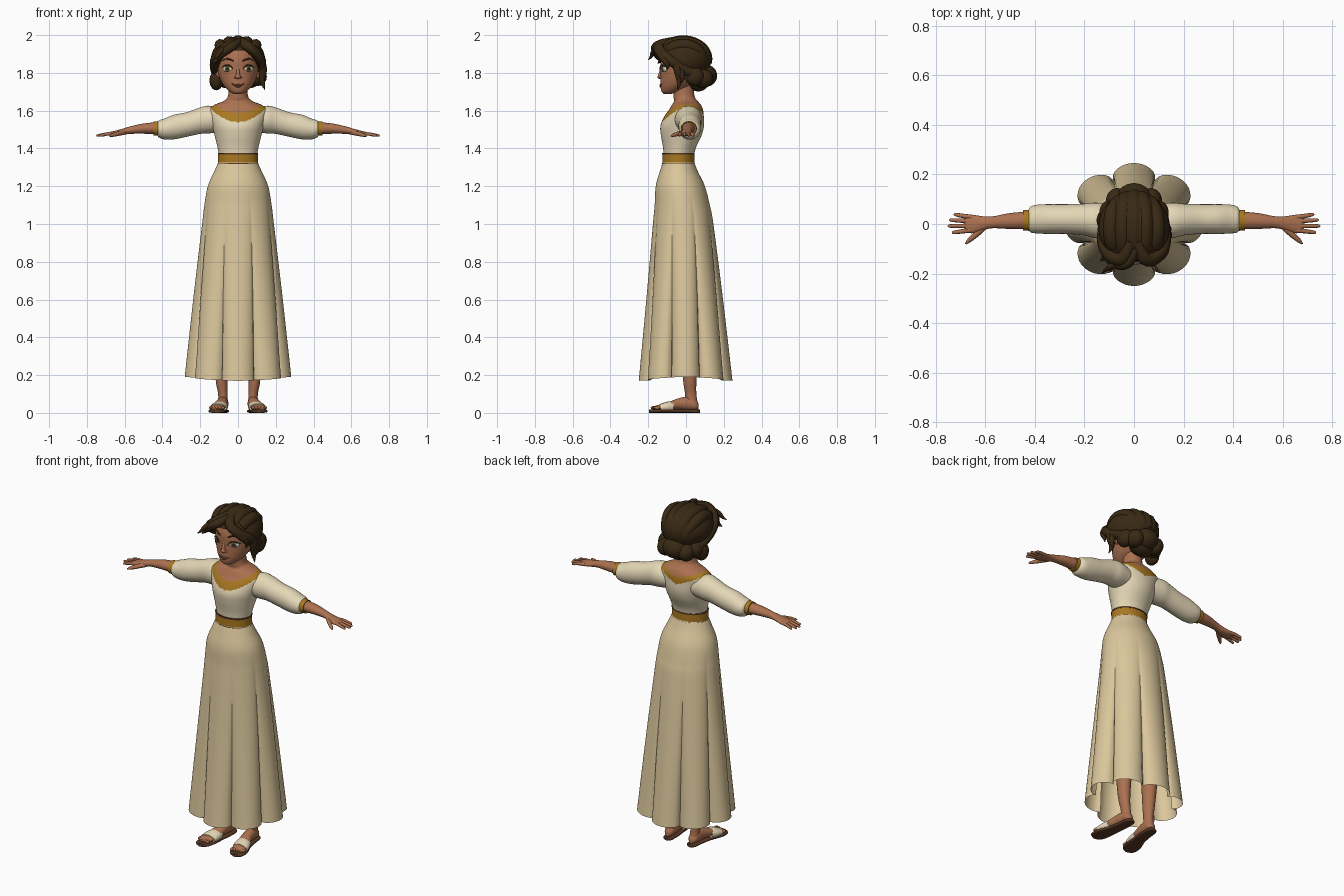
import bpy, bmesh, math
from mathutils import Matrix, Vector
from mathutils.bvhtree import BVHTree

cube = bpy.data.objects.get("Cube")
if cube:
    bpy.data.objects.remove(cube)


def material(name, r, g, b):
    m = bpy.data.materials.new(name)
    m.use_nodes = True
    m.diffuse_color = (r, g, b, 1)
    bsdf = m.node_tree.nodes["Principled BSDF"]
    bsdf.inputs["Base Color"].default_value = (r, g, b, 1)
    bsdf.inputs["Roughness"].default_value = 0.8
    return m


SKIRT = material("skirt_cream", .71, .57, .33)
BODICE = material("bodice_cream", .78, .68, .47)
GOLD = material("gold_trim", .4, .19, .015)
SKIN = material("skin", .41, .165, .08)
HAIR = material("dark_hair", .04, .022, .007)
SOLE = material("sole_brown", .1, .04, .018)
LIPS = material("lips", .29, .085, .05)
WHITE = material("eye_white", .72, .68, .6)
IRIS = material("iris_green", .12, .12, .035)


def finish(obj, mats, mirror=False, angle=50):
    """Assign materials, smooth the shading and mirror across x."""
    if not obj.data.materials:
        for m in mats:
            obj.data.materials.append(m)
    bpy.ops.object.select_all(action='DESELECT')
    obj.select_set(True)
    bpy.context.view_layer.objects.active = obj
    bpy.ops.object.shade_smooth_by_angle(angle=math.radians(angle))
    if mirror:
        mod = obj.modifiers.new("mirror", 'MIRROR')
        mod.use_mirror_merge = False
    return obj


def mesh_object(name, bm):
    bmesh.ops.recalc_face_normals(bm, faces=bm.faces)
    me = bpy.data.meshes.new(name)
    bm.to_mesh(me)
    bm.free()
    obj = bpy.data.objects.new(name, me)
    bpy.context.collection.objects.link(obj)
    return obj


def spline(rows, steps):
    """Catmull-Rom samples through rows of equal length."""
    rows = [Vector(r) for r in rows]
    out = []
    for i in range(len(rows) - 1):
        a, b, c, d = (rows[min(max(i + k, 0), len(rows) - 1)] for k in (-1, 0, 1, 2))
        for s in range(steps):
            t = s / steps
            out.append(b + (c - a) * t / 2 + (a * 2 - b * 5 + c * 4 - d) * t * t / 2
                       + (b * 3 - a - c * 3 + d) * t ** 3 / 2)
    return out + [rows[-1]]


def loft(name, axis, rows, mats, seg=32, steps=5, power=1.0, mirror=False,
         caps=True, rule=None, shape=None):
    """Skin oval rings; each row is position, centre a, centre b, radius a, radius b."""
    bm = bmesh.new()
    rings = []
    for t, ca, cb, ra, rb in spline(rows, steps):
        ring = []
        for i in range(seg):
            th = math.tau * i / seg
            k, lift = shape(th, t) if shape else (1, 0)
            co, si = math.cos(th), math.sin(th)
            a = ca + ra * k * math.copysign(abs(co) ** power, co)
            b = cb + rb * k * math.copysign(abs(si) ** power, si)
            p = {"x": (t, a, b), "y": (a, t, b), "z": (a, b, t + lift)}[axis]
            ring.append(bm.verts.new(p))
        rings.append(ring)
    for r, q in zip(rings, rings[1:]):
        for i in range(seg):
            j = (i + 1) % seg
            bm.faces.new((r[i], r[j], q[j], q[i]))
    if caps:
        bm.faces.new(rings[0])
        bm.faces.new(rings[-1])
    if rule:
        for f in bm.faces:
            f.material_index = rule(f.calc_center_median())
    return finish(mesh_object(name, bm), mats, mirror)


def blob(name, loc, size, mat, mirror=False, turn=0):
    bm = bmesh.new()
    bmesh.ops.create_uvsphere(bm, u_segments=28, v_segments=18, radius=1)
    bm.transform(Matrix.Translation(loc) @ Matrix.Rotation(turn, 4, 'Z')
                 @ Matrix.Diagonal((*size, 1)))
    return finish(mesh_object(name, bm), [mat], mirror)


def strand(name, pts, mat, mirror=False):
    """Tapered round tube through points x, y, z, radius."""
    cu = bpy.data.curves.new(name, 'CURVE')
    cu.dimensions = '3D'
    cu.bevel_depth = 1
    cu.bevel_resolution = 3
    cu.use_fill_caps = True
    samples = spline(pts, 6)
    sp = cu.splines.new('POLY')
    sp.points.add(len(samples) - 1)
    for p, (x, y, z, r) in zip(sp.points, samples):
        p.co = (x, y, z, 1)
        p.radius = max(r, .0005)
    obj = bpy.data.objects.new(name, cu)
    bpy.context.collection.objects.link(obj)
    bpy.ops.object.select_all(action='DESELECT')
    obj.select_set(True)
    bpy.context.view_layer.objects.active = obj
    bpy.ops.object.convert(target='MESH')
    return finish(bpy.context.object, [mat], mirror)


# Skirt with eight deepening pleats and a gently waved hem
def pleats(th, z):
    depth = min(max((1.18 - z) / .95, 0), 1)
    k = 1 - .21 * depth * (1 - abs(math.cos(4 * th)) ** .55)
    return k, .02 * depth ** 4 * math.cos(th) ** 2


loft("skirt", "z", [(1.34, 0, -.04, .098, .079), (1.28, 0, -.038, .125, .1),
     (1.2, 0, -.03, .16, .13), (1.1, 0, -.02, .178, .146), (1, 0, -.015, .19, .16),
     (.6, 0, -.007, .237, .203), (.17, 0, -.002, .282, .248)],
     [SKIRT], seg=160, steps=8, caps=False, shape=pleats)


# Torso: bodice, scooped gold collar and bare neck
def neckline(c):
    s = abs(c.x)
    if c.y < 0:
        outer, inner = 1.54 + .09 * (s / .165) ** 2, 1.587 + .05 * (s / .13) ** 2
    else:
        outer, inner = 1.56 + .07 * s / .165, 1.6 + .037 * s / .13
    return 2 if c.z > inner else 1 if c.z > outer else 0


loft("torso", "z", [(1.33, 0, -.04, .095, .078), (1.4, 0, -.035, .107, .086),
     (1.47, 0, -.025, .124, .108), (1.52, 0, -.02, .137, .115), (1.57, 0, -.01, .152, .104),
     (1.605, 0, 0, .158, .09), (1.632, 0, .002, .122, .076), (1.65, 0, 0, .078, .063),
     (1.675, 0, -.01, .054, .056), (1.74, 0, -.015, .048, .053)],
     [BODICE, GOLD, SKIN], seg=128, steps=9, rule=neckline)

# Belt with darker edging
for part, lo, hi, out, mat in (("belt", 1.318, 1.372, 0, GOLD), ("belt_lower_edge", 1.314, 1.322, .002, SOLE),
                               ("belt_upper_edge", 1.368, 1.376, .002, SOLE)):
    loft(part, "z", [(z, 0, -.04, .105 + out, .084 + out) for z in (lo, hi)], [mat], seg=64, steps=1)

# Sleeves, cuffs, arms and hands
loft("sleeves", "x", [(.08, .01, 1.55, .065, .06), (.15, .014, 1.553, .072, .073),
     (.2, .018, 1.547, .064, .07), (.27, .02, 1.527, .06, .065), (.34, .02, 1.513, .06, .065),
     (.39, .02, 1.503, .058, .055), (.417, .018, 1.503, .052, .046), (.428, .016, 1.505, .036, .034)],
     [BODICE], mirror=True)
loft("cuffs", "x", [(.415, .015, 1.506, .043, .039), (.448, .015, 1.505, .041, .037)],
     [GOLD], steps=1, mirror=True)
loft("arms", "x", [(.42, .015, 1.507, .036, .033), (.5, .012, 1.505, .032, .027),
     (.57, .007, 1.497, .024, .02), (.61, .003, 1.488, .028, .017), (.65, 0, 1.48, .037, .014),
     (.675, 0, 1.477, .034, .011), (.685, 0, 1.476, .025, .006)], [SKIN], mirror=True)
for finger, y, tip_x, tip_y in (("little_fingers", .027, .728, .038), ("ring_fingers", .01, .745, .016),
                                ("middle_fingers", -.008, .75, -.008), ("index_fingers", -.024, .735, -.034)):
    strand(finger, [(.65, y, 1.48, .01), (.69, (y + tip_y) / 2, 1.477, .009),
                    (tip_x - .008, tip_y, 1.469, .007), (tip_x, tip_y, 1.467, .002)], SKIN, True)
strand("thumbs", [(.6, -.008, 1.485, .012), (.635, -.04, 1.478, .012),
                  (.665, -.066, 1.47, .009), (.68, -.08, 1.465, .003)], SKIN, True)

# Legs, feet and sandals
loft("legs", "z", [(.04, .08, .03, .027, .034), (.1, .08, .025, .025, .03), (.18, .087, .02, .032, .036),
     (.4, .09, .02, .045, .05), (.85, .085, 0, .06, .065)], [SKIN], mirror=True)
loft("feet", "y", [(.067, .078, .035, .012, .015), (.05, .079, .042, .026, .027), (.01, .081, .05, .03, .036),
     (-.04, .087, .047, .032, .03), (-.1, .1, .035, .039, .02), (-.155, .108, .028, .038, .012),
     (-.17, .11, .024, .03, .008)], [SKIN], mirror=True)
for i in range(5):
    blob("toe", (.08 + .016 * i, -.172 + .005 * i, .027), (.009, .015, .009), SKIN, True)
loft("sandal_soles", "y", [(.075, .077, .009, .012, .009), (.06, .078, .009, .028, .009), (0, .081, .009, .033, .009),
     (-.06, .09, .009, .036, .009), (-.13, .106, .009, .047, .009), (-.18, .112, .009, .04, .009),
     (-.197, .113, .009, .014, .009)], [SOLE], power=.6, mirror=True)
loft("sandal_straps", "y", [(-.065, .093, .032, .039, .031), (-.1, .1, .03, .046, .029),
     (-.135, .106, .026, .046, .022)], [BODICE], mirror=True)

# Head
head = loft("head", "z", [(1.688, 0, -.098, .018, .018), (1.7, 0, -.083, .044, .046),
            (1.73, 0, -.055, .074, .08), (1.77, 0, -.033, .096, .102), (1.82, 0, -.02, .108, .115),
            (1.87, 0, -.015, .108, .12), (1.92, 0, -.01, .095, .11), (1.96, 0, -.005, .065, .075),
            (1.98, 0, 0, .02, .02)], [SKIN], seg=64, steps=6)
face = BVHTree.FromPolygons([v.co for v in head.data.vertices], [p.vertices[:] for p in head.data.polygons])


def painted(name, pts, mat, mirror=False, lift=.001):
    """Tapered stroke laid on the face through points x, z, radius."""
    laid = []
    for x, z, r in pts:
        y = face.ray_cast(Vector((x, -1, z)), Vector((0, 1, 0)))[0].y
        laid.append((x, y - lift, z, r))
    strand(name, laid, mat, mirror)


# Facial features
blob("nose", (0, -.135, 1.779), (.015, .017, .011), SKIN)
blob("nostrils", (.012, -.132, 1.776), (.009, .01, .007), SKIN, True)
strand("nose_bridge", [(0, -.124, 1.84, .009), (0, -.132, 1.81, .009), (0, -.138, 1.784, .011)], SKIN)
blob("ears", (.108, -.012, 1.8), (.012, .02, .033), SKIN, True, -.3)
blob("eyes", (.054, -.112, 1.822), (.028, .013, .018), WHITE, True, .4)
blob("irises", (.0565, -.123, 1.822), (.0135, .0045, .015), IRIS, True, .35)
blob("pupils", (.0575, -.1265, 1.822), (.007, .0025, .008), HAIR, True, .35)
painted("upper_lashes", [(.027, 1.818, .0015), (.038, 1.835, .003), (.056, 1.842, .0035),
                         (.074, 1.835, .0035), (.087, 1.828, .001)], HAIR, True, .007)
painted("eyebrows", [(.024, 1.863, .003), (.045, 1.872, .0045), (.068, 1.873, .0035), (.088, 1.86, .001)], HAIR, True)
painted("upper_lip", [(-.034, 1.742, .001), (-.014, 1.738, .004), (0, 1.736, .0035),
                      (.014, 1.738, .004), (.034, 1.742, .001)], LIPS)
painted("lower_lip", [(-.028, 1.738, .001), (-.012, 1.73, .004), (0, 1.728, .005),
                      (.012, 1.73, .004), (.028, 1.738, .001)], LIPS)

# Hair cap trimmed along the hairline
bm = bmesh.new()
bmesh.ops.create_uvsphere(bm, u_segments=64, v_segments=48, radius=1)
bm.transform(Matrix.Translation((0, -.015, 1.873)) @ Matrix.Diagonal((.143, .15, .12, 1)))
bare = [f for f in bm.faces if f.calc_center_median().z <
        (1.83 - .6 * f.calc_center_median().y if f.calc_center_median().y < 0 else 1.76)]
bmesh.ops.delete(bm, geom=bare, context='FACES')
finish(mesh_object("hair_cap", bm), [HAIR])

# Combed locks running over the crown
for n in range(-2, 3):
    x = .046 * n
    k = math.sqrt(1 - (x / .148) ** 2)
    arc = [math.radians(a) for a in range(42, 200, 15)]
    strand("crown_lock", [(x * (.65 + .35 * math.sin(a)), -.015 - .123 * k * math.cos(a),
                           1.873 + .094 * k * math.sin(a), .033) for a in arc], HAIR)

# Swept fringe, side locks and loose wisps
strand("fringe", [(.012, -.07, 1.965, .026), (.045, -.14, 1.945, .028), (.092, -.128, 1.905, .028),
                  (.12, -.08, 1.865, .028), (.122, -.02, 1.825, .026), (.105, .05, 1.79, .03)], HAIR, True)
strand("fringe_swoop", [(.01, -.1, 1.965, .02), (-.03, -.158, 1.94, .024), (-.08, -.155, 1.905, .022),
                        (-.115, -.135, 1.87, .014), (-.135, -.15, 1.85, .002)], HAIR)
strand("fringe_wave", [(.02, -.1, 1.965, .02), (.06, -.15, 1.935, .022), (.105, -.13, 1.89, .02),
                       (.128, -.1, 1.85, .016), (.122, -.1, 1.815, .002)], HAIR)
strand("left_side_lock", [(.11, -.06, 1.88, .025), (.132, -.045, 1.82, .022), (.128, -.035, 1.76, .016),
                          (.142, -.045, 1.71, .001)], HAIR)
strand("left_wisp", [(.125, -.03, 1.83, .02), (.14, -.02, 1.77, .012), (.118, -.04, 1.73, .001)], HAIR)
strand("right_wisp", [(-.04, -.13, 1.94, .02), (-.09, -.17, 1.915, .014), (-.115, -.185, 1.885, .008),
                      (-.13, -.2, 1.87, .001)], HAIR)

# Gathered low bun
blob("bun", (0, .105, 1.785), (.07, .06, .058), HAIR)
blob("bun_base", (0, .065, 1.75), (.075, .055, .048), HAIR)
blob("bun_curls", (.068, .09, 1.77), (.046, .055, .05), HAIR, True)
blob("bun_side_curls", (.1, .045, 1.78), (.04, .05, .05), HAIR, True)
blob("right_ear_curl", (-.115, .015, 1.76), (.036, .045, .052), HAIR)
